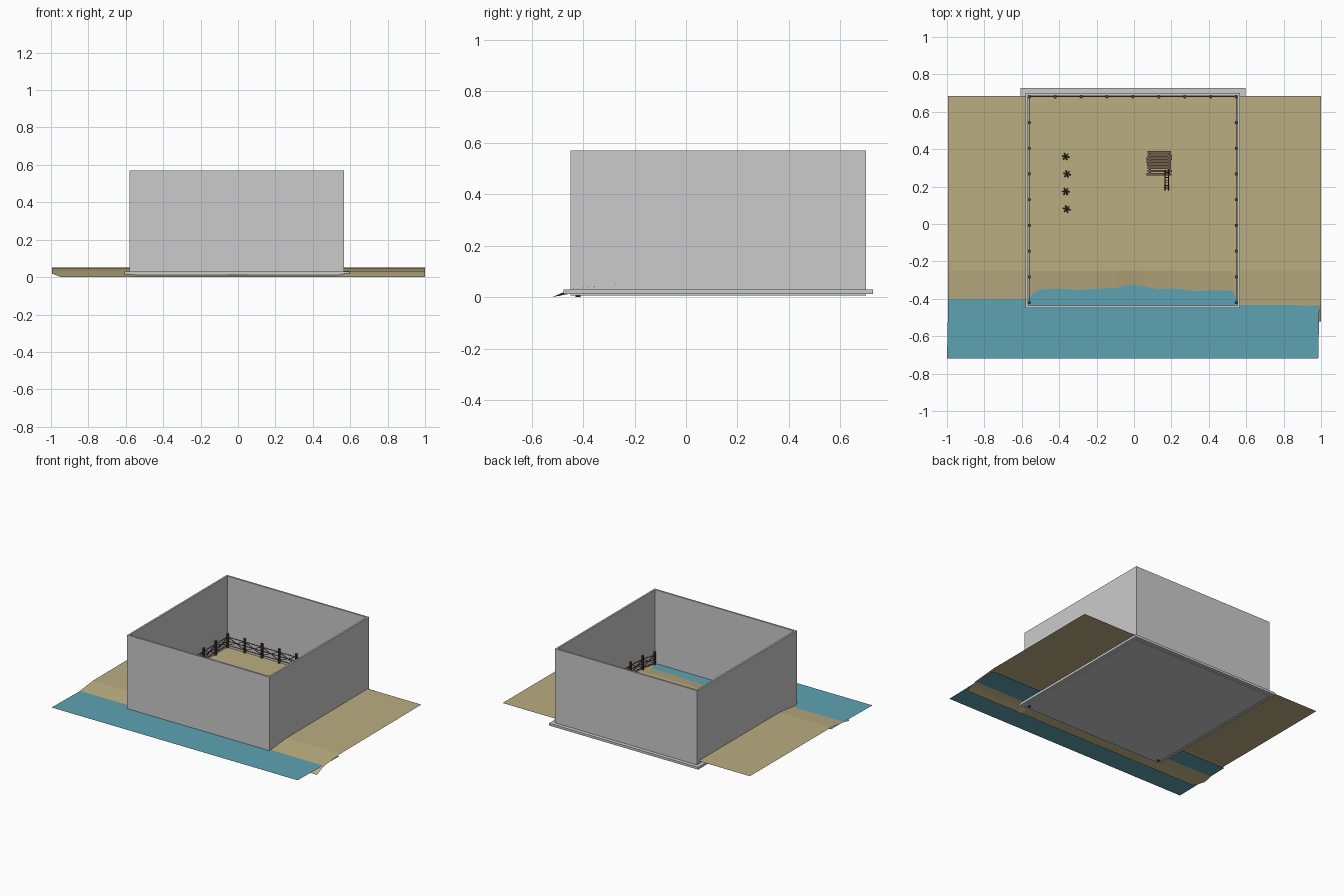
import bpy, bmesh, math, random
from mathutils import Vector

if "Cube" in bpy.data.objects:
    bpy.data.objects.remove(bpy.data.objects["Cube"])

random.seed(4)


def material(name, rgb):
    m = bpy.data.materials.new(name)
    m.diffuse_color = (*rgb, 1)
    m.use_nodes = True
    m.node_tree.nodes["Principled BSDF"].inputs["Base Color"].default_value = m.diffuse_color
    return m


SAND = material("sand", (0.50, 0.42, 0.22))
WATER = material("water", (0.11, 0.37, 0.45))
WOOD = material("wood", (0.17, 0.11, 0.075))
DARK = material("dark_wood", (0.07, 0.05, 0.035))
METAL = material("rusty_metal", (0.05, 0.04, 0.035))


def finish(name, bm, mat=None):
    me = bpy.data.meshes.new(name)
    bm.to_mesh(me)
    bm.free()
    ob = bpy.data.objects.new(name, me)
    bpy.context.collection.objects.link(ob)
    if mat:
        me.materials.append(mat)
    return ob


def add_box(bm, lo, hi):
    r = bmesh.ops.create_cube(bm, size=1)
    for v in r["verts"]:
        v.co = Vector([(a + b) / 2 + c * (b - a) for a, b, c in zip(lo, hi, v.co)])


def add_beam(bm, a, b, w, h=None, sides=4):
    # straight bar between two points
    a, b = Vector(a), Vector(b)
    d = b - a
    q = d.to_track_quat("Z", "Y")
    r = bmesh.ops.create_cone(bm, cap_ends=True, segments=sides,
                              radius1=0.5, radius2=0.5, depth=1)
    for v in r["verts"]:
        c = v.co.copy()
        if sides == 4:
            c.x, c.y = (c.x - c.y), (c.x + c.y)
        v.co = (a + b) / 2 + q @ Vector((c.x * w, c.y * (h or w), c.z * d.length))


# open-topped walled box with a floor
X0, X1, Y0, Y1, T = -0.58, 0.567, -0.448, 0.70, 0.013
bm = bmesh.new()
rings = []
for inset, z in ((0, 0.006), (0, 0.57), (T, 0.57), (T, 0.015)):
    rings.append([bm.verts.new(p) for p in (
        (X0 + inset, Y0 + inset, z), (X1 - inset, Y0 + inset, z),
        (X1 - inset, Y1 - inset, z), (X0 + inset, Y1 - inset, z))])
for r, s in zip(rings, rings[1:]):
    for i in range(4):
        j = (i + 1) % 4
        bm.faces.new((r[i], r[j], s[j], s[i]))
bm.faces.new(rings[0][::-1])
bm.faces.new(rings[3])
finish("enclosure_walls", bm)

# plinth under the walls
bm = bmesh.new()
add_box(bm, (-0.607, -0.476, 0.012), (0.596, 0.727, 0.029))
finish("plinth", bm)

# beach sheet: flat at the back, sloping under the wavy waterline
shore = [(-0.995, -0.40), (-0.58, -0.40), (-0.56, -0.395), (-0.54, -0.37),
         (-0.51, -0.352), (-0.42, -0.345), (-0.30, -0.352), (-0.20, -0.347),
         (-0.10, -0.342), (-0.05, -0.33), (0.0, -0.326), (0.06, -0.335),
         (0.13, -0.348), (0.22, -0.345), (0.33, -0.36), (0.43, -0.354),
         (0.53, -0.358), (0.545, -0.40), (0.567, -0.433), (1.0, -0.435)]
bm = bmesh.new()
cols = []
for x, w in shore:
    fx = -0.945 if x < -0.9 else x
    cols.append([bm.verts.new(p) for p in (
        (x, 0.685, 0.052), (x, -0.25, 0.05), (x, w, 0.033),
        (x, (w - 0.52) / 2, 0.018), (fx, -0.52, 0.0))])
for a, b in zip(cols, cols[1:]):
    for i in range(4):
        bm.faces.new((a[i], a[i + 1], b[i + 1], b[i]))
finish("beach", bm, SAND)

# water sheet
bm = bmesh.new()
bm.faces.new([bm.verts.new((x, y, 0.033)) for x, y in
              ((-1, -0.72), (0.985, -0.72), (0.995, -0.255), (-0.99, -0.255))])
finish("sea", bm, WATER)

# fence posts round three sides
left = [(-0.56, -0.42 + 0.1375 * i) for i in range(9)]
back = [(-0.56 + 0.1385 * i, 0.68) for i in range(1, 8)]
right = [(0.547, y) for x, y in left[::-1]]
line = left + back + right


def ground(y):
    return 0.05 if y > -0.25 else 0.05 - (-0.25 - y) * 0.18


bm = bmesh.new()
for x, y in line:
    add_beam(bm, (x, y, ground(y) - 0.02), (x, y, ground(y) + 0.105), 0.018, sides=8)
finish("fence_posts", bm, DARK)

# crossed fence wires
bm = bmesh.new()
for (xa, ya), (xb, yb) in zip(line, line[1:]):
    a, b = Vector((xa, ya, ground(ya))), Vector((xb, yb, ground(yb)))
    for h0, h1 in ((0.02, 0.02), (0.05, 0.05), (0.08, 0.08), (0.02, 0.08), (0.08, 0.02)):
        add_beam(bm, a + Vector((0, 0, h0)), b + Vector((0, 0, h1)), 0.003)
finish("fence_wires", bm, METAL)

# crossed-beam beach obstacles
bm = bmesh.new()
for x, y in ((-0.365, 0.36), (-0.358, 0.267), (-0.365, 0.173), (-0.36, 0.08)):
    turn = random.uniform(-0.3, 0.3)
    for k in range(3):
        t = turn + k * math.tau / 3
        d = Vector((math.cos(t) * 0.018, math.sin(t) * 0.018, 0.016))
        c = Vector((x, y, 0.064))
        add_beam(bm, c - d, c + d, 0.007)
finish("beach_obstacles", bm, METAL)

# raised slatted platform
bm = bmesh.new()
TOP = 0.13
for i in range(8):
    y = 0.267 + i * 0.0165
    s, e = random.uniform(-0.004, 0.004), random.uniform(-0.004, 0.004)
    add_box(bm, (0.07 + s, y - 0.0065, TOP - 0.007), (0.20 + e, y + 0.0065, TOP))
finish("platform_slats", bm, WOOD)

bm = bmesh.new()
for x in (0.085, 0.187):
    add_box(bm, (x - 0.005, 0.262, TOP - 0.018), (x + 0.005, 0.388, TOP - 0.007))
    for y in (0.27, 0.38):
        add_box(bm, (x - 0.006, y - 0.006, 0.04), (x + 0.006, y + 0.006, TOP - 0.007))
finish("platform_frame", bm, DARK)

# ladder leaning on the platform edge
bm = bmesh.new()
foot, head = Vector((0.175, 0.18, 0.05)), Vector((0.175, 0.288, 0.15))
for s in (-0.01, 0.01):
    o = Vector((s, 0, 0))
    add_beam(bm, foot + o, head + o, 0.005)
for i in range(1, 8):
    p = foot.lerp(head, i / 8)
    add_beam(bm, p - Vector((0.01, 0, 0)), p + Vector((0.01, 0, 0)), 0.005)
finish("ladder", bm, DARK)
